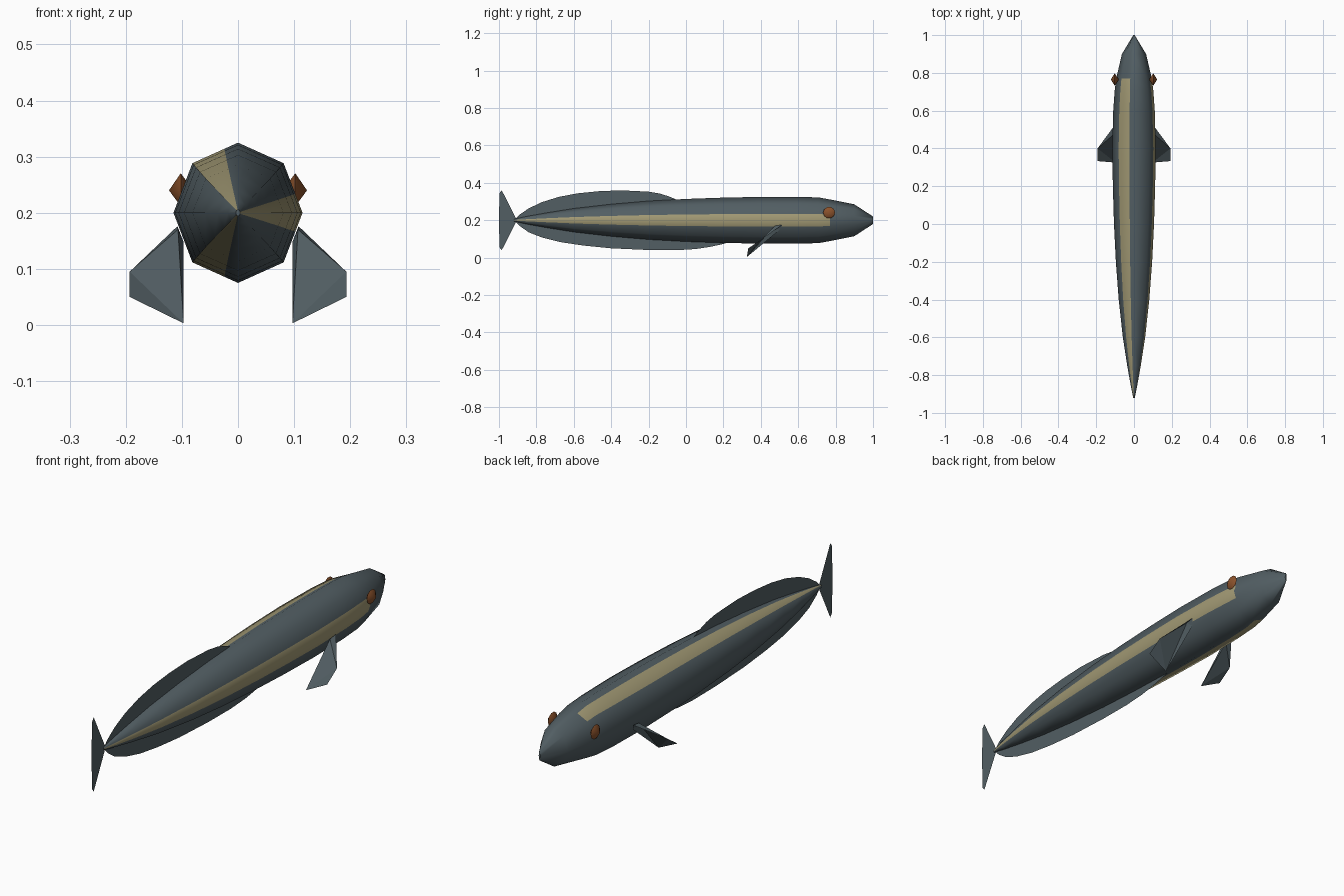
import bpy, bmesh, math

if "Cube" in bpy.data.objects:
    bpy.data.objects.remove(bpy.data.objects["Cube"])


def material(name, rgb):
    m = bpy.data.materials.new(name)
    m.diffuse_color = (*rgb, 1)
    m.use_nodes = True
    m.node_tree.nodes["Principled BSDF"].inputs["Base Color"].default_value = m.diffuse_color
    return m


SLATE = material("slate grey", (0.084, 0.112, 0.125))
SAND = material("sand stripe", (0.36, 0.32, 0.175))
BROWN = material("eye brown", (0.26, 0.085, 0.025))
MID_Z = 0.2


def make(name, verts, faces, mats, smooth=None, fix_normals=True):
    mesh = bpy.data.meshes.new(name)
    mesh.from_pydata(verts, [], faces)
    for m in mats:
        mesh.materials.append(m)
    if fix_normals:
        bm = bmesh.new()
        bm.from_mesh(mesh)
        bmesh.ops.recalc_face_normals(bm, faces=bm.faces)
        bm.to_mesh(mesh)
        bm.free()
    ob = bpy.data.objects.new(name, mesh)
    bpy.context.collection.objects.link(ob)
    if smooth:
        bpy.ops.object.select_all(action='DESELECT')
        ob.select_set(True)
        bpy.context.view_layer.objects.active = ob
        bpy.ops.object.shade_smooth_by_angle(angle=math.radians(smooth))
    return ob


# Body: octagonal sections, split along the stripe borders
stations = [  # y, half width, half height
    (-0.92, 0.004, 0.006), (-0.85, 0.018, 0.021), (-0.75, 0.036, 0.039),
    (-0.6, 0.059, 0.063), (-0.4, 0.081, 0.086), (-0.2, 0.096, 0.103),
    (0.0, 0.106, 0.114), (0.2, 0.112, 0.121), (0.4, 0.115, 0.125),
    (0.6, 0.110, 0.125), (0.71, 0.102, 0.122), (0.77, 0.094, 0.111),
    (0.9, 0.064, 0.085), (1.0, 0.004, 0.02)]
angles = [0, 17, 45, 90, 103, 135, 180, 225, 257, 270, 315, 343]
n = len(angles)


def section(y, rx, rz):
    ring = []
    for a in angles:
        r = math.cos(math.radians(22.5)) / math.cos(math.radians(a % 45 - 22.5))
        t = math.radians(a)
        ring.append((rx * r * math.cos(t), y, MID_Z + rz * r * math.sin(t)))
    return ring


verts = [v for s in stations for v in section(*s)]
faces, stripe = [], []
for i in range(len(stations) - 1):
    for j in range(n):
        k = (j + 1) % n
        faces.append((i * n + j, i * n + k, (i + 1) * n + k, (i + 1) * n + j))
        # three stripes, a third of a turn apart, ending behind the eyes
        stripe.append(j in (0, 11, 4, 7) and stations[i + 1][0] <= 0.775)
faces += [tuple(range(n)), tuple(range(len(verts) - n, len(verts)))]
stripe += [False, False]
body = make("body", verts, faces, [SLATE, SAND], smooth=60)
for poly, s in zip(body.data.polygons, stripe):
    poly.material_index = int(s)


# Thin upright fins on the centre line
def flat_fin(name, outline):
    make(name, [(0, y, z) for y, z in outline], [tuple(range(len(outline)))],
         [SLATE], fix_normals=False)


flat_fin("dorsal_fin", [
    (-0.05, 0.2), (-0.05, 0.31), (-0.09, 0.327), (-0.14, 0.343), (-0.2, 0.353),
    (-0.35, 0.36), (-0.47, 0.355), (-0.58, 0.344), (-0.68, 0.325),
    (-0.77, 0.297), (-0.84, 0.264), (-0.89, 0.23), (-0.92, 0.2)])
flat_fin("belly_fin", [
    (-0.92, 0.2), (-0.89, 0.17), (-0.84, 0.135), (-0.77, 0.108), (-0.67, 0.083),
    (-0.55, 0.065), (-0.4, 0.05), (-0.2, 0.041), (-0.05, 0.04),
    (0.05, 0.046), (0.13, 0.058), (0.19, 0.071), (0.24, 0.085), (0.24, 0.2)])
flat_fin("tail_fin", [
    (-0.91, 0.212), (-0.985, 0.36), (-0.997, 0.345), (-1.0, 0.2),
    (-0.997, 0.055), (-0.985, 0.04), (-0.91, 0.188)])

# Paired side fins and eyes
fin_pts = [(0.097, 0.325, 0.003), (0.193, 0.333, 0.05), (0.193, 0.40, 0.095),
           (0.107, 0.475, 0.170), (0.108, 0.515, 0.176), (0.097, 0.50, 0.148)]
fin_faces = [(0, 1, 2), (0, 2, 3), (3, 2, 4), (0, 3, 5), (3, 4, 5)]
SIDES = 10
for side, sx in (("right", 1), ("left", -1)):
    make(side + "_side_fin", [(sx * x, y, z) for x, y, z in fin_pts],
         fin_faces, [SLATE])
    rim = [(sx * 0.102, 0.765 + 0.032 * math.cos(2 * math.pi * i / SIDES),
            0.241 + 0.031 * math.sin(2 * math.pi * i / SIDES)) for i in range(SIDES)]
    eye = rim + [(sx * 0.123, 0.765, 0.24), (sx * 0.08, 0.765, 0.24)]
    cone = [(i, (i + 1) % SIDES, tip) for tip in (SIDES, SIDES + 1) for i in range(SIDES)]
    make(side + "_eye", eye, cone, [BROWN], smooth=50)
